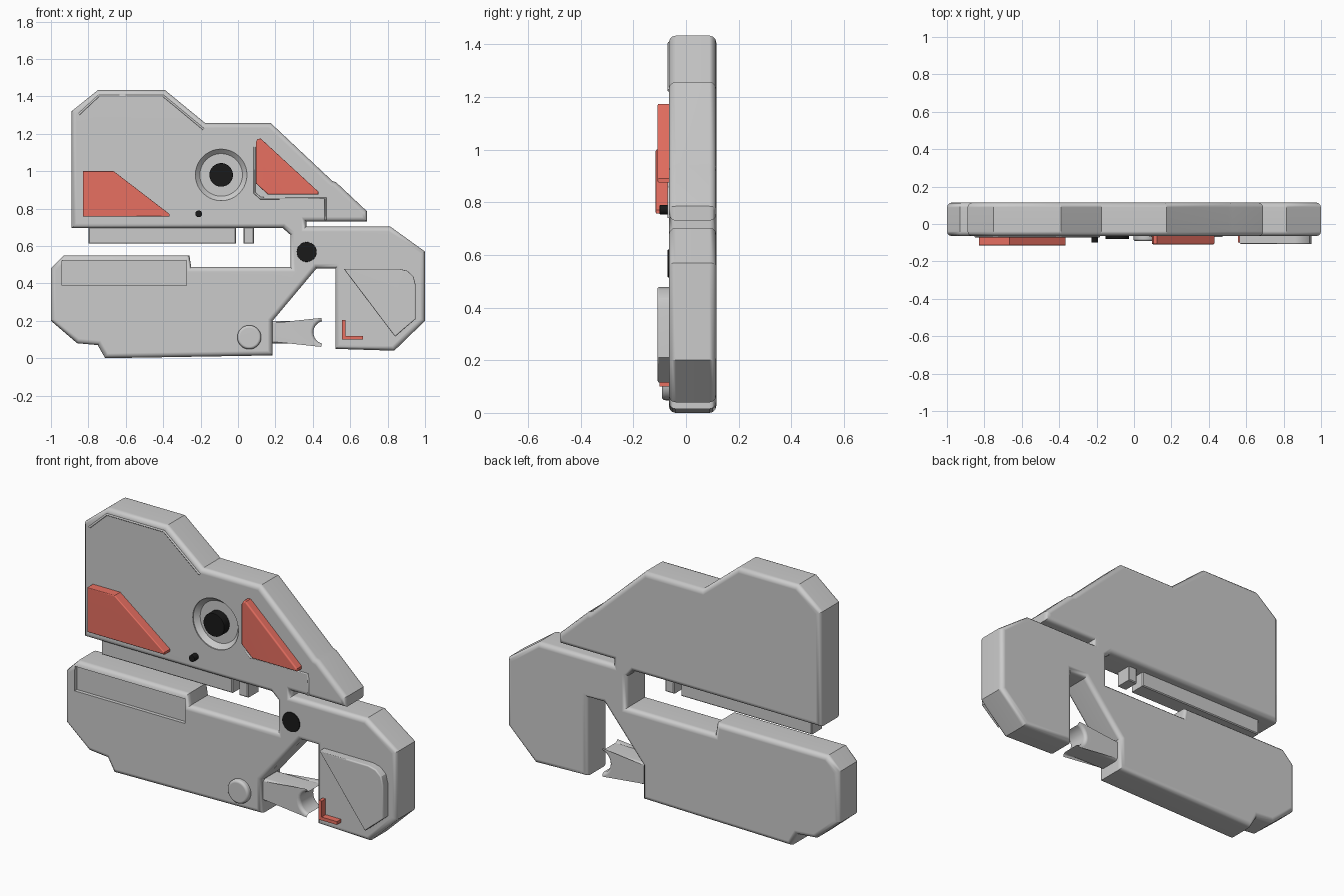
import bpy, bmesh, math

if "Cube" in bpy.data.objects:
    bpy.data.objects.remove(bpy.data.objects["Cube"])

FRONT, BACK = -0.065, 0.115


def material(name, rgb):
    m = bpy.data.materials.new(name)
    m.diffuse_color = (*rgb, 1)
    m.use_nodes = True
    m.node_tree.nodes["Principled BSDF"].inputs["Base Color"].default_value = m.diffuse_color
    return m


RED = material("red", (0.80, 0.16, 0.12))
BLACK = material("black", (0.01, 0.01, 0.01))


def activate(ob):
    bpy.ops.object.select_all(action='DESELECT')
    ob.select_set(True)
    bpy.context.view_layer.objects.active = ob


def smooth(ob):
    activate(ob)
    bpy.ops.object.shade_smooth_by_angle(angle=math.radians(32))
    wn = ob.modifiers.new("weighted", 'WEIGHTED_NORMAL')
    wn.keep_sharp = True


def prism(name, pts, y0, y1, front=0.0, back=0.0, seg=3, mat=None):
    """Extrude an (x, z) outline from y0 to y1 and round its front / back rims."""
    bm = bmesh.new()
    face = bm.faces.new([bm.verts.new((x, y0, z)) for x, z in pts])
    ext = bmesh.ops.extrude_face_region(bm, geom=[face], use_keep_orig=True)
    for v in ext["geom"]:
        if isinstance(v, bmesh.types.BMVert):
            v.co.y = y1
    bmesh.ops.recalc_face_normals(bm, faces=bm.faces[:])
    for y, width in ((y0, front), (y1, back)):
        if width:
            rim = [e for e in bm.edges if all(abs(v.co.y - y) < 1e-5 for v in e.verts)]
            bmesh.ops.bevel(bm, geom=rim, offset=width, offset_type='OFFSET',
                            segments=seg, profile=0.5, affect='EDGES')
    me = bpy.data.meshes.new(name)
    bm.to_mesh(me)
    bm.free()
    ob = bpy.data.objects.new(name, me)
    bpy.context.collection.objects.link(ob)
    if mat:
        me.materials.append(mat)
    return ob


def arc(cx, cz, r, a0=0, a1=360, n=40, closed=True):
    count = n if closed else n + 1
    return [(cx + r * math.cos(math.radians(a0 + (a1 - a0) * i / n)),
             cz + r * math.sin(math.radians(a0 + (a1 - a0) * i / n))) for i in range(count)]


def rect(x0, x1, z0, z1):
    return [(x0, z0), (x1, z0), (x1, z1), (x0, z1)]


def cut(ob, cutter):
    mod = ob.modifiers.new("cut", 'BOOLEAN')
    mod.operation, mod.solver, mod.object = 'DIFFERENCE', 'EXACT', cutter
    activate(ob)
    bpy.ops.object.modifier_apply(modifier=mod.name)
    bpy.data.objects.remove(cutter)


def trim(name, pts, r=0.006):
    """Thin raised line on the front face."""
    cu = bpy.data.curves.new(name, 'CURVE')
    cu.dimensions, cu.bevel_depth, cu.bevel_resolution = '3D', r, 1
    cu.use_fill_caps = True
    sp = cu.splines.new('POLY')
    sp.points.add(len(pts) - 1)
    for p, (x, z) in zip(sp.points, pts):
        p.co = (x, FRONT, z, 1)
    ob = bpy.data.objects.new(name, cu)
    bpy.context.collection.objects.link(ob)
    activate(ob)
    bpy.ops.object.convert(target='MESH')


# Main frame: upper housing, neck, hooked right arm and lower jaw in one outline
frame = prism("main_frame", [
    (-0.89, 0.695), (-0.89, 1.32), (-0.75, 1.433), (-0.39, 1.433), (-0.175, 1.257),
    (0.175, 1.257), (0.505, 0.947), (0.525, 0.94), (0.69, 0.785), (0.69, 0.73),
    (0.365, 0.73), (0.365, 0.703), (0.815, 0.703), (1.0, 0.57), (1.0, 0.2),
    (0.835, 0.04), (0.52, 0.05), (0.52, 0.48), (0.42, 0.48), (0.185, 0.2),
    (0.185, 0.015), (-0.71, 0.0), (-0.75, 0.07), (-0.86, 0.08), (-1.0, 0.2),
    (-1.0, 0.48), (-0.93, 0.55), (-0.26, 0.55), (-0.25, 0.488), (0.28, 0.488),
    (0.28, 0.66), (0.24, 0.695)], FRONT, BACK, 0.026, 0.026)

# Recesses: jaw window and dial dish
cut(frame, prism("window_cutter", rect(-0.94, -0.275, 0.388, 0.522), -0.2, FRONT + 0.02))
cut(frame, prism("dish_cutter", arc(-0.09, 0.98, 0.138), -0.2, FRONT + 0.03, back=0.024, seg=1))
smooth(frame)

# Clamp bars beneath the upper housing
for name, x0, x1 in (("clamp_bar", -0.80, -0.01), ("clamp_stop", 0.03, 0.085)):
    prism(name, rect(x0, x1, 0.612, 0.75), -0.035, 0.06, 0.005, 0.005, 1)

# Push rod with a concave end, and its pivot cap
rod = [(0.10, 0.078), (0.45, 0.078)] + arc(0.465, 0.138, 0.062, 255, 105, 12, False) + [(0.45, 0.198), (0.10, 0.198)]
smooth(prism("push_rod", rod, -0.045, 0.085, 0.018, 0.018))
smooth(prism("pivot_cap", arc(0.06, 0.112, 0.064), -0.092, -0.04, 0.014))

# Raised red panels
smooth(prism("left_red_panel", [(-0.83, 0.757), (-0.83, 1.0), (-0.665, 1.0), (-0.365, 0.77),
                                (-0.365, 0.757)], -0.115, -0.05, 0.005, mat=RED))
smooth(prism("right_red_panel", [(0.095, 0.935), (0.095, 1.155), (0.105, 1.172), (0.122, 1.174),
                                 (0.43, 0.89), (0.43, 0.875), (0.16, 0.875)],
             -0.109, -0.05, 0.008, mat=RED))

# Guide pad and corner mark on the right arm
smooth(prism("guide_pad", [(0.565, 0.478), (0.86, 0.478), (0.905, 0.467), (0.938, 0.437), (0.95, 0.39),
                           (0.95, 0.21), (0.84, 0.115)], -0.108, -0.05, 0.007))
prism("red_corner_mark", [(0.557, 0.1), (0.667, 0.1), (0.667, 0.118), (0.575, 0.118),
                          (0.575, 0.205), (0.557, 0.205)], -0.1, -0.05, mat=RED)

# Black dial, button and pivot
for name, x, z, r, y in (("dial_knob", -0.09, 0.98, 0.063, -0.08),
                         ("small_button", -0.21, 0.772, 0.018, -0.1),
                         ("arm_pivot", 0.367, 0.568, 0.053, -0.07)):
    smooth(prism(name, arc(x, z, r), y, -0.03, 0.003, seg=2, mat=BLACK))

# Fine trim lines
trim("upper_trim", [(-0.85, 1.305), (-0.745, 1.403), (-0.40, 1.403), (-0.185, 1.225)])
trim("side_trim", [(0.088, 1.13), (0.088, 0.885), (0.12, 0.855), (0.468, 0.855), (0.468, 0.74)])
